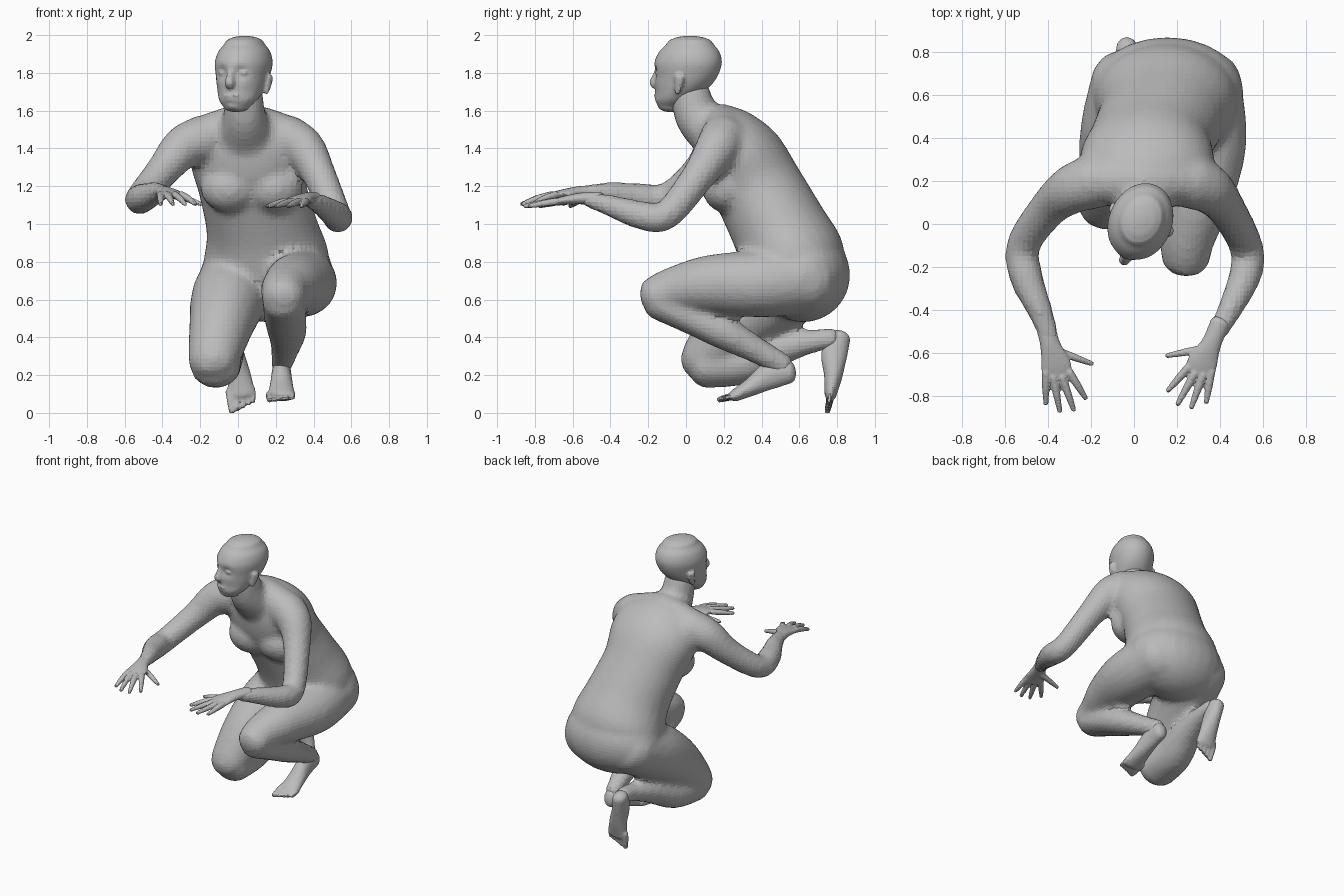
import bpy, bmesh, math
from mathutils import Vector, Matrix

if "Cube" in bpy.data.objects:
    bpy.data.objects.remove(bpy.data.objects["Cube"], do_unlink=True)

SKIN = bpy.data.materials.new("plain_grey")
SKIN.use_nodes = True
SKIN.diffuse_color = (0.5, 0.5, 0.5, 1)
SKIN.node_tree.nodes["Principled BSDF"].inputs["Base Color"].default_value = SKIN.diffuse_color


def spline(p, t):
    """Catmull-Rom value through the stations at t in 0..len-1."""
    i = min(int(t), len(p) - 2)
    f = t - i
    b, c = p[i], p[i + 1]
    a = p[i - 1] if i else 2 * b - c
    d = p[i + 2] if i + 2 < len(p) else 2 * c - b
    return b + (c - a) * f / 2 + (a - 2.5 * b + 2 * c - d / 2) * f * f + (1.5 * (b - c) + (d - a) / 2) * f ** 3


def loft(bm, stations, side=(1, 0, 0), sides=20, steps=5, fixed=None, cap=0.75):
    """Skin elliptical rings (x, y, z, half width, half depth) with rounded ends."""
    pts = [Vector(s if len(s) == 5 else (*s, s[3])) for s in stations]
    count = (len(pts) - 1) * steps
    samples = [spline(pts, k / steps) for k in range(count + 1)]
    rings = []
    for k, s in enumerate(samples):
        t = (samples[min(k + 1, count)] - samples[max(k - 1, 0)]).to_3d().normalized()
        t = Vector(fixed) if fixed else t
        c, a, b = s.to_3d(), s[3], s[4]
        u = (Vector(side) - t * t.dot(Vector(side))).normalized()
        frame = (c, t, u, t.cross(u), a, b)
        dome = [math.radians(g) for g in (80, 55, 28)]
        if k == 0:
            rings += [(frame, -math.sin(g), math.cos(g)) for g in dome]
        rings.append((frame, 0, 1))
        if k == count:
            rings += [(frame, math.sin(g), math.cos(g)) for g in reversed(dome)]
    loops = []
    for (c, t, u, v, a, b), off, scale in rings:
        mid = c + t * off * min(a, b) * cap
        loop = []
        for j in range(sides):
            g = math.tau * j / sides
            loop.append(bm.verts.new(mid + u * a * scale * math.cos(g) + v * b * scale * math.sin(g)))
        loops.append(loop)
    for lo, hi in zip(loops, loops[1:]):
        for j in range(sides):
            n = (j + 1) % sides
            bm.faces.new((lo[j], lo[n], hi[n], hi[j]))
    bm.faces.new(loops[0][::-1])
    bm.faces.new(loops[-1])


def ball(bm, centre, size):
    m = Matrix.Translation(centre) @ Matrix.Diagonal((*size, 1))
    bmesh.ops.create_uvsphere(bm, u_segments=24, v_segments=16, radius=1, matrix=m)


def finish(bm, name, voxel, smooth):
    """Fuse the overlapping volumes into one faceted skin."""
    mesh = bpy.data.meshes.new(name)
    bm.to_mesh(mesh)
    bm.free()
    mesh.materials.append(SKIN)
    obj = bpy.data.objects.new(name, mesh)
    bpy.context.collection.objects.link(obj)
    fuse = obj.modifiers.new("fuse", 'REMESH')
    fuse.mode = 'VOXEL'
    fuse.voxel_size = voxel
    relax = obj.modifiers.new("relax", 'SMOOTH')
    relax.iterations = smooth
    return obj


# Torso, leaning forward from pelvis to neck
bm = bmesh.new()
loft(bm, [(.15, .63, .66, .29, .21), (.15, .575, .80, .335, .275), (.125, .49, .98, .295, .255),
          (.08, .385, 1.18, .285, .24), (.06, .29, 1.35, .315, .23), (.045, .21, 1.47, .28, .18),
          (.04, .15, 1.54, .17, .12)], sides=28, cap=.4)
ball(bm, (.155, .62, .73), (.355, .25, .25))
loft(bm, [(.04, .15, 1.48, .16, .14), (.035, .06, 1.57, .115, .12), (.03, .02, 1.70, .1, .105)])
loft(bm, [(-.2, .2, 1.46, .11), (.04, .2, 1.52, .115), (.28, .2, 1.46, .11)], side=(0, 1, 0))
for x in (-.045, .19):
    ball(bm, (x, .21, 1.19), (.155, .125, .13))

# Arms, from shoulder to wrist
loft(bm, [(-.18, .2, 1.45, .13), (-.29, .16, 1.405, .115), (-.40, .07, 1.28, .09),
          (-.515, -.10, 1.14, .079), (-.50, -.25, 1.14, .078), (-.43, -.42, 1.165, .057),
          (-.39, -.54, 1.17, .046, .036)])
loft(bm, [(.26, .2, 1.45, .13), (.35, .16, 1.395, .115), (.43, .07, 1.26, .09),
          (.52, -.1, 1.05, .079), (.52, -.23, 1.045, .077), (.44, -.41, 1.1, .057),
          (.37, -.53, 1.13, .046, .036)])

# Left leg: thigh forward with the knee raised, shin folded back
loft(bm, [(.29, .66, .71, .21, .19), (.335, .38, .685, .19, .18), (.295, .12, .68, .16, .155),
          (.25, -.06, .65, .13, .125), (.24, -.16, .615, .115, .11)])
loft(bm, [(.24, -.15, .585, .11, .09), (.25, .04, .50, .113, .09), (.26, .2, .425, .103, .09),
          (.25, .35, .345, .078, .073), (.23, .52, .25, .055, .06)])

# Right leg: knee lowered, shin trailing back
loft(bm, [(.01, .66, .71, .21, .19), (-.05, .44, .60, .2, .2), (-.09, .25, .46, .17, .175),
          (-.125, .11, .30, .14, .135), (-.125, .1, .26, .13, .12)])
loft(bm, [(-.12, .1, .25, .135, .12), (-.1, .3, .265, .122, .115), (-.06, .48, .335, .098, .095),
          (-.03, .65, .375, .067, .064), (-.025, .78, .395, .054, .057)])
finish(bm, "body", .023, 5)


# Hands: palm, four fingers and thumb, mirrored and turned about the wrist
def hand(name, wrist, flip, yaw, drop):
    bm = bmesh.new()
    loft(bm, [(-.025, .07, 0, .046, .036), (0, -.03, 0, .047, .031), (.025, -.12, -.01, .07, .024),
              (.035, -.175, -.02, .07, .019)], sides=16)
    fingers = [((-.02, -.16), (-.02, -.305)), ((.015, -.18), (.045, -.34)),
               ((.055, -.18), (.11, -.335)), ((.09, -.16), (.165, -.28)), ((.03, -.06), (.195, -.12))]
    for (ax, ay), (bx, by) in fingers:
        loft(bm, [(ax, ay, -.015, .02), ((ax + bx) / 2, (ay + by) / 2, -.02 - drop / 3, .018),
                  (bx, by, -.02 - drop, .012)], side=(0, 0, 1), sides=10, steps=3)
    bmesh.ops.transform(bm, verts=bm.verts, matrix=Matrix.Translation(wrist)
                        @ Matrix.Rotation(yaw, 4, 'Z') @ Matrix.Diagonal((flip, 1, 1, 1)))
    if flip < 0:
        bmesh.ops.reverse_faces(bm, faces=bm.faces)
    finish(bm, name, .007, 2)


hand("right_hand", (-.39, -.53, 1.17), 1, 0, .045)
hand("left_hand", (.365, -.525, 1.135), -1, -.16, .02)


# Feet: heel, instep, ball and five toes along the sole direction
def foot(name, path, forward, across):
    bm = bmesh.new()
    loft(bm, path, side=across)
    tip, f, s = Vector(path[-1][:3]), Vector(forward).normalized(), Vector(across)
    for k in range(5):
        root = tip + s * (k - 2) * .031
        end = root + f * (.082 - .009 * k)
        r = .022 - .002 * k
        loft(bm, [(*(root - f * .03), r), (*root, r), (*end, r * .8)], side=across, sides=10, steps=3)
    finish(bm, name, .011, 2)


foot("left_foot", [(.23, .545, .22, .05, .065), (.23, .45, .2, .053, .075), (.23, .35, .14, .063, .05),
                   (.23, .255, .09, .076, .032)], (0, -1, -.25), (1, 0, 0))
foot("right_foot", [(-.035, .815, .4, .05, .058), (-.02, .785, .31, .054, .07), (.005, .78, .2, .063, .05),
                    (.02, .765, .095, .073, .032)], (.12, -.2, -1), (1, 0, .12))

# Head: skull and jaw rings, with pressed-in sockets, cheeks and mouth line
bm = bmesh.new()
loft(bm, [(0, -.1, 1.62, .07, .062), (0, -.075, 1.66, .103, .105), (0, -.035, 1.72, .124, .145),
          (0, -.012, 1.78, .136, .172), (0, 0, 1.85, .147, .185), (0, .008, 1.91, .134, .165),
          (0, .012, 1.95, .105, .13)], sides=48, steps=8, fixed=(0, 0, 1), cap=.45)
dents = [(-.056, 1.802, .032, .024), (.056, 1.802, .032, .024), (0, 1.667, .012, .006),
         (-.08, 1.69, .03, .006), (.08, 1.69, .03, .006), (0, 1.638, .014, .006)]
for v in bm.verts:
    if v.co.y < -.05:
        v.co.y += sum(d * math.exp(-((v.co.x - x) ** 2 + (v.co.z - z) ** 2) / r ** 2) for x, z, r, d in dents)
loft(bm, [(0, -.165, 1.82, .018, .02), (0, -.182, 1.78, .02, .022), (0, -.195, 1.747, .027, .024),
          (0, -.175, 1.73, .026, .02)], sides=14)
ball(bm, (0, -.172, 1.679), (.046, .016, .009))
ball(bm, (0, -.167, 1.657), (.04, .017, .01))
ball(bm, (0, -.135, 1.63), (.045, .037, .027))
for s in (-1, 1):
    ball(bm, (s * .056, -.147, 1.8), (.027, .017, .014))
    loft(bm, [(s * .132, -.005, 1.695, .012, .016), (s * .14, .005, 1.735, .014, .024),
              (s * .148, .012, 1.78, .014, .028)], sides=14)
bmesh.ops.transform(bm, verts=bm.verts, matrix=Matrix.Translation((.03, .01, 0)) @ Matrix.Rotation(-.4, 4, 'Z'))
finish(bm, "head", .0105, 3)
